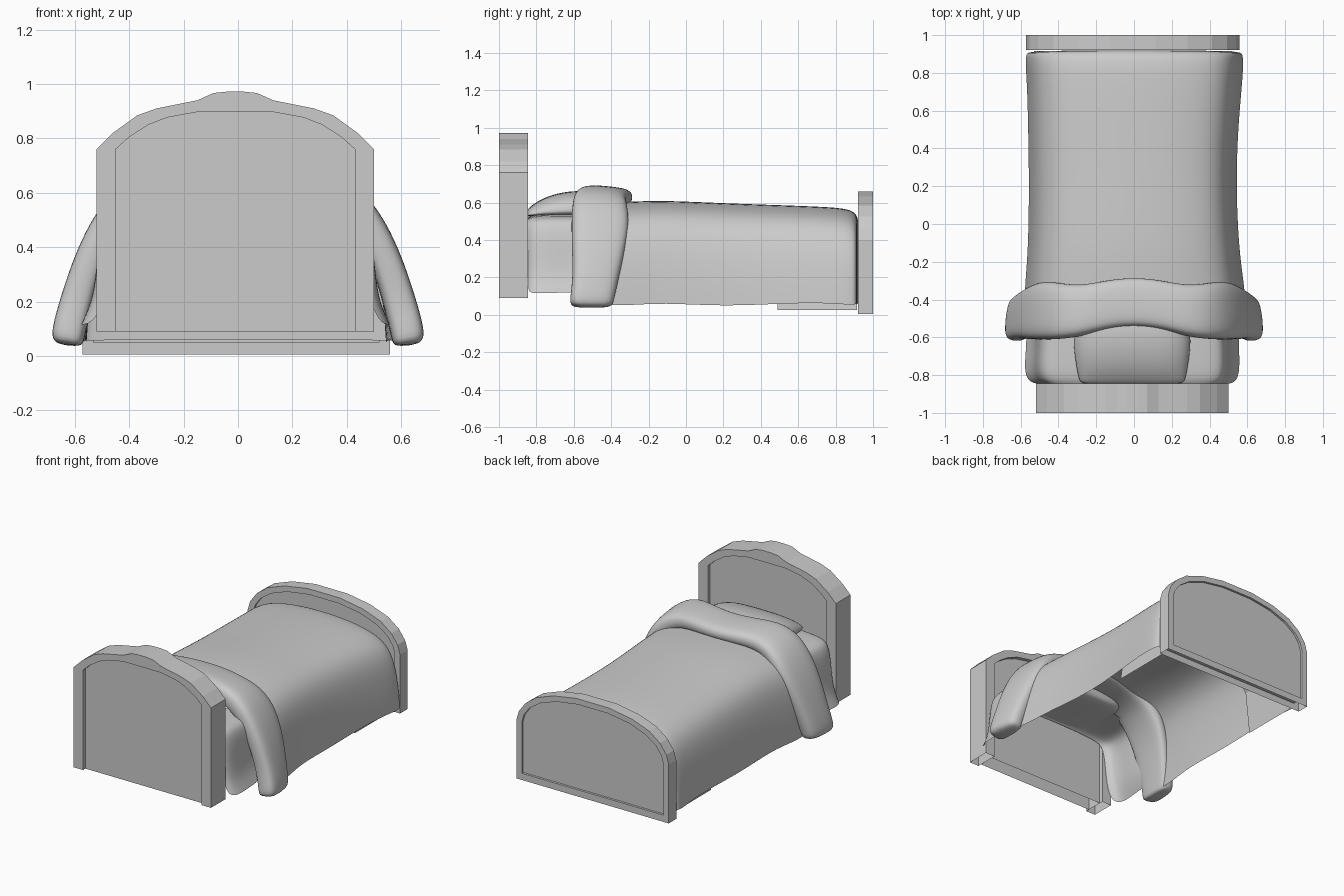
import bpy, bmesh

if "Cube" in bpy.data.objects:
    bpy.data.objects.remove(bpy.data.objects["Cube"])


def finish(name, bm, smooth=False, subsurf=0):
    bmesh.ops.recalc_face_normals(bm, faces=bm.faces)
    me = bpy.data.meshes.new(name)
    bm.to_mesh(me)
    bm.free()
    ob = bpy.data.objects.new(name, me)
    bpy.context.collection.objects.link(ob)
    for p in me.polygons:
        p.use_smooth = smooth
    if subsurf:
        m = ob.modifiers.new("soften", 'SUBSURF')
        m.levels = m.render_levels = subsurf
    return ob


def mirrored(half, cx=0):
    """Half outline (outside to middle) -> full outline, left to right."""
    return [(cx - x, z) for x, z in half] + [(cx + x, z) for x, z in reversed(half)]


def extrude_faces(bm, faces, depth):
    geo = bmesh.ops.extrude_face_region(bm, geom=faces, use_keep_orig=True)["geom"]
    verts = [g for g in geo if isinstance(g, bmesh.types.BMVert)]
    bmesh.ops.translate(bm, verts=verts, vec=(0, depth, 0))


def open_bottom(bm):
    """Remove the faces lying on the lowest level."""
    low = min(v.co.z for v in bm.verts) + .001
    bmesh.ops.delete(bm, geom=[f for f in bm.faces if all(v.co.z < low for v in f.verts)],
                     context='FACES_ONLY')


def board(name, outer, inner, y0, y1, recess, closed):
    """Arched frame, hollow underneath, with a recessed panel filling it."""
    bm = bmesh.new()
    o = [bm.verts.new((x, y0, z)) for x, z in outer]
    i = [bm.verts.new((x, y0, z)) for x, z in inner]
    n = len(o)
    faces = [bm.faces.new((o[k], o[(k + 1) % n], i[(k + 1) % n], i[k]))
             for k in range(n if closed else n - 1)]
    extrude_faces(bm, faces, y1 - y0)
    open_bottom(bm)
    finish(name + "_frame", bm)
    bm = bmesh.new()
    f = bm.faces.new([bm.verts.new((x, y0 + recess, z)) for x, z in inner])
    extrude_faces(bm, [f], y1 - y0 - 2 * recess)
    open_bottom(bm)
    finish(name + "_panel", bm)


def loft(name, rings, cyclic=False, caps=(False, False), subsurf=2):
    bm = bmesh.new()
    vs = [[bm.verts.new(p) for p in r] for r in rings]
    n = len(vs[0])
    for a, b in zip(vs, vs[1:]):
        for k in range(n if cyclic else n - 1):
            bm.faces.new((a[k], a[(k + 1) % n], b[(k + 1) % n], b[k]))
    for cap, r in zip(caps, (vs[0], vs[-1])):
        if cap and cyclic:
            bm.faces.new(r)
        elif cap:  # arch end: bridge left half to right half
            for k in range(n // 2 - 1):
                bm.faces.new((r[k], r[k + 1], r[n - 2 - k], r[n - 1 - k]))
    return finish(name, bm, True, subsurf)


# Headboard
head_out = [(.51, .09), (.51, .76), (.45, .82), (.36, .885), (.29, .91),
            (.14, .94), (.08, .967), (.03, .972)]
head_in = [(.44, .09), (.44, .76), (.39, .805), (.32, .85), (.25, .877),
           (.14, .897), (.08, .897), (.03, .897)]
board("headboard", mirrored(head_out, -.01), mirrored(head_in, -.01),
      -1.0, -.845, .025, False)

# Footboard
foot_out = [(.565, .005), (.565, .40), (.547, .46), (.50, .525), (.42, .585),
            (.29, .632), (.12, .66)]
foot_in = [(.525, .05), (.525, .395), (.51, .445), (.47, .50), (.39, .555),
           (.27, .598), (.11, .622)]
board("footboard", mirrored(foot_out, -.007), mirrored(foot_in, -.007),
      .92, 1.0, .015, True)

# Draped cross-sections for blanket and sheet: width fraction, height fraction
BLANKET = [(1, 0), (.985, .22), (.957, .44), (.915, .63), (.845, .78), (.72, .89),
           (.5, .96), (.2, 1)]
SHEET = [(1, 0), (.93, .2), (.905, .45), (.885, .72), (.85, .9), (.76, .98), (.2, 1)]


def drape(section, y, xl, xr, z0, z1):
    s = [(f, z0 + (z1 - z0) * g) for f, g in section]
    return [(xl * f, y, z) for f, z in s] + [(xr * f, y, z) for f, z in reversed(s)]


# Blanket: open underneath, rounded over at the foot end
blanket = [(-.5, -.585, .60, .05, .60), (-.3, -.575, .58, .05, .605),
           (-.13, -.56, .555, .065, .613), (.2, -.555, .54, .045, .597),
           (.5, -.56, .55, .06, .587), (.72, -.565, .57, .065, .579),
           (.85, -.575, .58, .055, .570), (.905, -.57, .575, .055, .55),
           (.92, -.55, .55, .06, .51)]
loft("blanket", [drape(BLANKET, *r) for r in blanket], caps=(False, True))

# Fitted sheet over the head end of the mattress
sheet = [(-.845, -.53, .52, .125, .52), (-.82, -.57, .55, .115, .535),
         (-.75, -.58, .56, .115, .54), (-.65, -.57, .555, .12, .54),
         (-.55, -.57, .555, .12, .54)]
loft("mattress_sheet", [drape(SHEET, *r) for r in sheet])

# Turned-down fold: outer x,z, inner x,z, front y, back y from middle to hem
FOLD = [(.0, .69, .0, .585, -.54, -.28), (.15, .695, .14, .58, -.555, -.295),
        (.30, .695, .27, .565, -.60, -.325), (.43, .645, .37, .525, -.612, -.31),
        (.525, .535, .445, .43, -.615, -.30), (.60, .385, .50, .31, -.612, -.325),
        (.655, .22, .54, .16, -.607, -.36), (.692, .09, .565, .06, -.625, -.385),
        (.68, .042, .57, .032, -.615, -.395)]
SECTION = [(0, .2), (.01, .75), (.12, 1), (.5, .96), (.88, .85), (1, .6),
           (.99, .2), (.88, 0), (.12, 0)]


def fold_ring(st, side):
    xo, zo, xi, zi, ya, yb = st
    return [(side * (xi + (xo - xi) * t), ya + (yb - ya) * s, zi + (zo - zi) * t)
            for s, t in SECTION]


rings = [fold_ring(s, -1) for s in reversed(FOLD)] + [fold_ring(s, 1) for s in FOLD[1:]]
loft("blanket_fold", rings, cyclic=True, caps=(True, True))

# Pillow: wedge rising towards the fold
PILLOW = [(-.85, .26, .525, .555), (-.835, .285, .525, .58), (-.75, .30, .525, .635),
          (-.62, .32, .525, .665), (-.5, .30, .525, .66), (-.45, .25, .54, .62)]
rings = []
for y, w, z0, z1 in PILLOW:
    h = z1 - z0
    half = [(w * .95, z0), (w, z0 + h * .2), (w * .95, z0 + h * .6),
            (w * .7, z0 + h * .93), (w * .25, z1)]
    rings.append([(x, y, z) for x, z in mirrored(half, -.01)])
loft("pillow", rings, cyclic=True, caps=(True, True))

# Base box at the foot, open below and towards the head
bm = bmesh.new()
prof = [(-.53, .025), (-.50, .30), (-.38, .46), (.36, .46), (.48, .30), (.52, .025)]
a = [bm.verts.new((x, .49, z)) for x, z in prof]
b = [bm.verts.new((x, .915, z)) for x, z in prof]
for k in range(len(prof) - 1):
    bm.faces.new((a[k], a[k + 1], b[k + 1], b[k]))
finish("mattress_base", bm)
